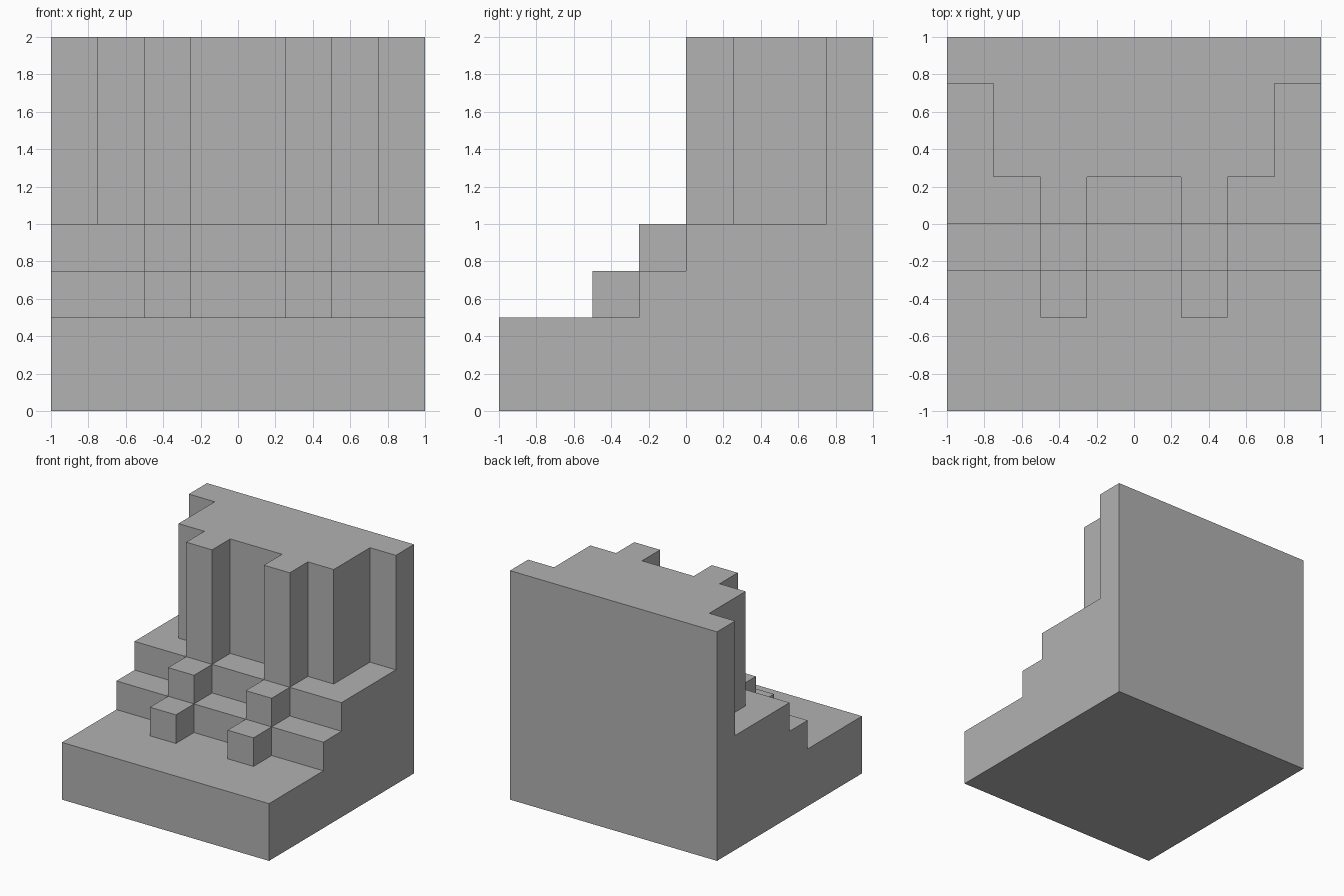
import bpy
import bmesh
from mathutils import Vector

cube = bpy.data.objects.get("Cube")
if cube:
    bpy.data.objects.remove(cube, do_unlink=True)

stone = bpy.data.materials.new("stone grey")
stone.use_nodes = True
colour = (0.445, 0.445, 0.445, 1)
stone.diffuse_color = colour
stone.node_tree.nodes["Principled BSDF"].inputs["Base Color"].default_value = colour


def extrude(name, outline, direction, mirror=False):
    """Solid made by sweeping a flat outline along a direction."""
    bm = bmesh.new()
    face = bm.faces.new([bm.verts.new(p) for p in outline])
    swept = bmesh.ops.extrude_face_region(bm, geom=[face], use_keep_orig=True)
    moved = [v for v in swept["geom"] if isinstance(v, bmesh.types.BMVert)]
    bmesh.ops.translate(bm, verts=moved, vec=Vector(direction))
    bmesh.ops.recalc_face_normals(bm, faces=bm.faces)
    mesh = bpy.data.meshes.new(name)
    bm.to_mesh(mesh)
    bm.free()
    mesh.materials.append(stone)
    obj = bpy.data.objects.new(name, mesh)
    bpy.context.collection.objects.link(obj)
    if mirror:
        obj.modifiers.new("Mirror", 'MIRROR').use_mirror_merge = False
    return obj


# Stepped body with the tall back slab, swept across the width
profile = [(-1, 0), (1, 0), (1, 2), (0.75, 2), (0.75, 1),
           (0, 1), (0, 0.75), (-0.25, 0.75), (-0.25, 0.5), (-1, 0.5)]
extrude("stepped_body", [(-1, y, z) for y, z in profile], (2, 0, 0))

# Raised wall with two projecting pillars, from a mirrored plan
half = [(0.25, 0.25), (0.25, 0), (0.5, 0), (0.5, 0.25), (0.75, 0.25), (0.75, 0.75)]
plan = half + [(-x, y) for x, y in reversed(half)]
extrude("pillared_wall", [(x, y, 1) for x, y in plan], (0, 0, 1))

# Stepped footings in front of each pillar
for name, y, z in (("upper_footing", -0.25, 0.75), ("lower_footing", -0.5, 0.5)):
    square = [(0.25, y), (0.5, y), (0.5, y + 0.25), (0.25, y + 0.25)]
    extrude(name, [(px, py, z) for px, py in square], (0, 0, 0.25), mirror=True)
